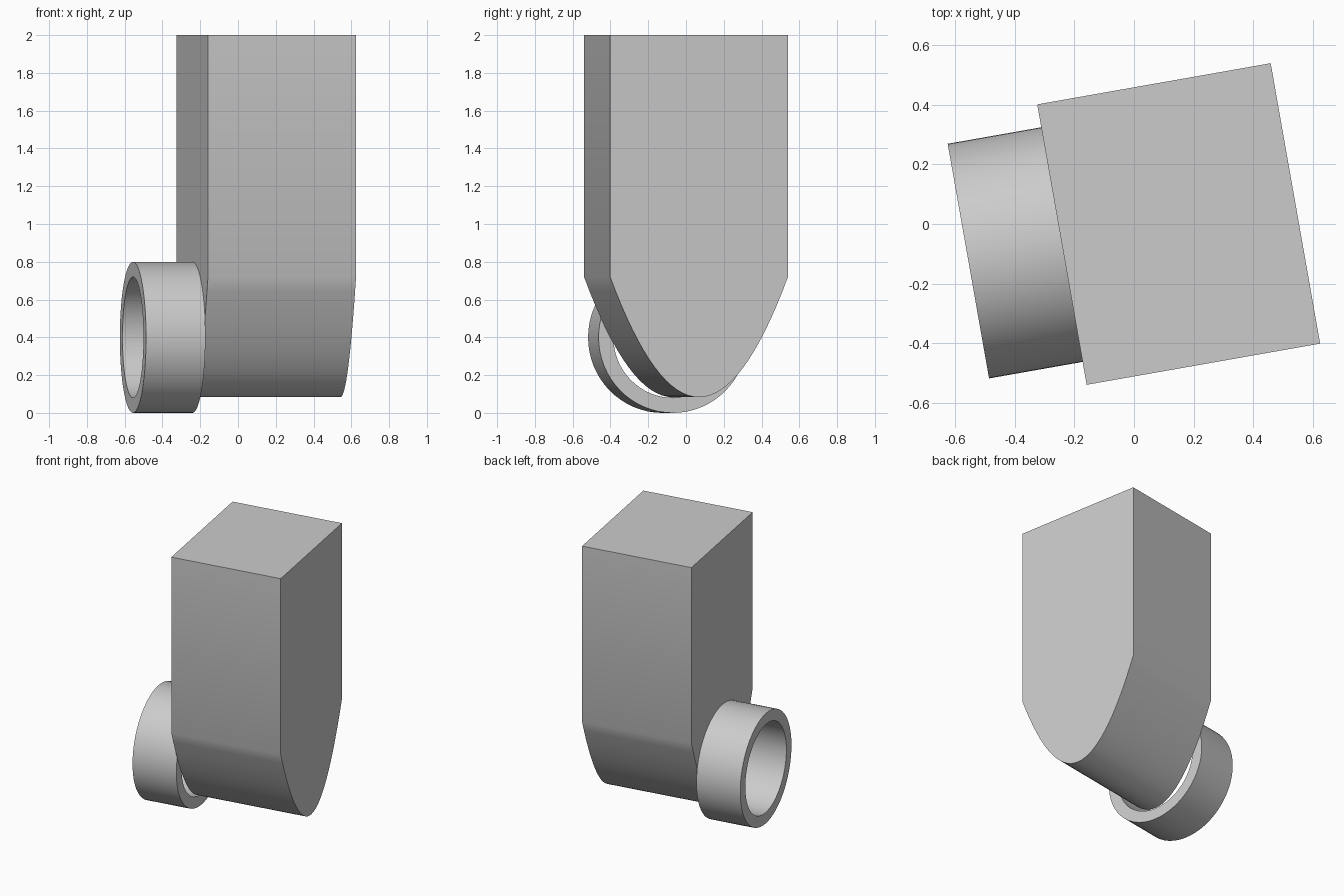
import bpy, bmesh, math
from mathutils import Matrix

cube = bpy.data.objects.get("Cube")
if cube:
    bpy.data.objects.remove(cube, do_unlink=True)

HALF_W, HALF_D = 0.398, 0.478
TOP, SHOULDER, BOTTOM = 2.0, 0.72, 0.083
RING_R, RING_INNER, RING_END = 0.4, 0.32, -0.717
PLACE = Matrix.Translation((0.15, 0, 0)) @ Matrix.Rotation(math.radians(10), 4, 'Z')

grey = bpy.data.materials.new("plain grey")
grey.use_nodes = True
colour = (0.6, 0.6, 0.6, 1)
grey.diffuse_color = colour
grey.node_tree.nodes["Principled BSDF"].inputs["Base Color"].default_value = colour


def make_object(name, bm):
    bmesh.ops.recalc_face_normals(bm, faces=bm.faces)
    mesh = bpy.data.meshes.new(name)
    bm.to_mesh(mesh)
    bm.free()
    mesh.materials.append(grey)
    obj = bpy.data.objects.new(name, mesh)
    bpy.context.collection.objects.link(obj)
    obj.matrix_world = PLACE
    bpy.ops.object.select_all(action='DESELECT')
    obj.select_set(True)
    bpy.context.view_layer.objects.active = obj
    bpy.ops.object.shade_smooth_by_angle(angle=math.radians(30))
    return obj


def extrude_x(bm, faces, length):
    parts = bmesh.ops.extrude_face_region(bm, geom=faces)["geom"]
    verts = [v for v in parts if isinstance(v, bmesh.types.BMVert)]
    bmesh.ops.translate(bm, verts=verts, vec=(length, 0, 0))


# Tall block with a parabolic underside
bm = bmesh.new()
steps = 32
profile = [(HALF_D, TOP), (-HALF_D, TOP)]
for i in range(steps + 1):
    t = 2 * i / steps - 1
    profile.append((t * HALF_D, BOTTOM + (SHOULDER - BOTTOM) * t * t))
face = bm.faces.new([bm.verts.new((-HALF_W, y, z)) for y, z in profile])
extrude_x(bm, [face], 2 * HALF_W)
make_object("body_block", bm)

# Open ring against the side of the block
bm = bmesh.new()
sides = 64
loops = []
for radius in (RING_R, RING_INNER):
    angles = [math.tau * i / sides for i in range(sides)]
    loops.append([bm.verts.new((RING_END, radius * math.cos(a), RING_R + radius * math.sin(a)))
                  for a in angles])
outer, inner = loops
annulus = [bm.faces.new((outer[i - 1], outer[i], inner[i], inner[i - 1])) for i in range(sides)]
extrude_x(bm, annulus, -HALF_W - RING_END)
make_object("side_ring", bm)
